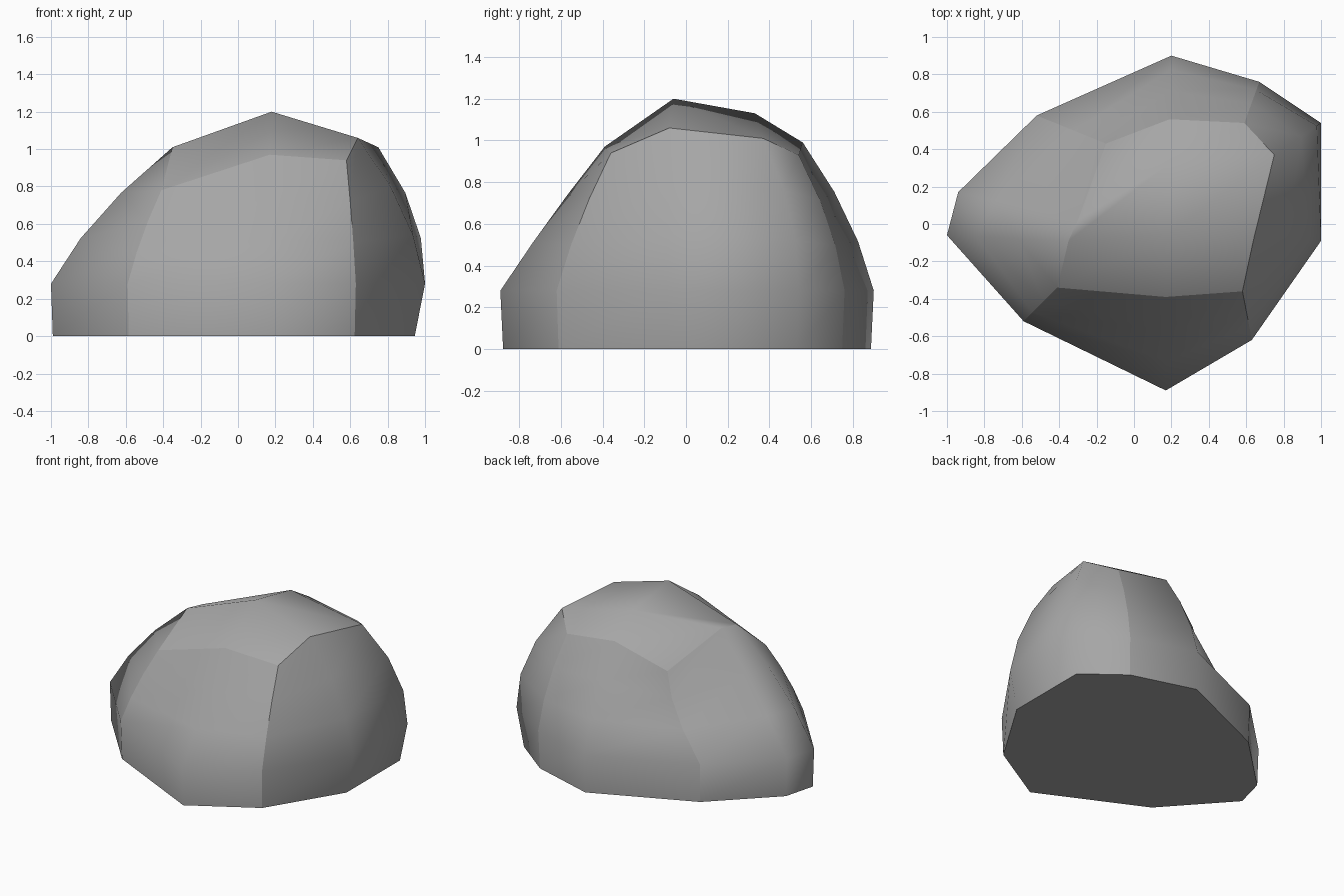
import bpy
import bmesh
from mathutils import Vector

default_cube = bpy.data.objects.get("Cube")
if default_cube:
    bpy.data.objects.remove(default_cube, do_unlink=True)

# One plain stone colour
stone = bpy.data.materials.new("stone grey")
stone.use_nodes = True
grey = (0.38, 0.38, 0.38, 1)
stone.diffuse_color = grey
shader = stone.node_tree.nodes["Principled BSDF"]
shader.inputs["Base Color"].default_value = grey
shader.inputs["Roughness"].default_value = 0.9

# Ribs around the boulder, counterclockwise from the front corner at -x:
# widest point (x, y), rim point (x, y, z), outward bulge (negative is hollow)
ribs = [
    ((-0.59, -0.52), (-0.41, -0.34, 0.78), 0.3),
    ((0.17, -0.89), (0.17, -0.39, 0.97), 0.1),
    ((0.63, -0.62), (0.58, -0.36, 0.94), 0.3),
    ((1.0, -0.09), (0.64, -0.08, 1.06), 0.7),
    ((1.0, 0.54), (0.75, 0.37, 1.01), 1.1),
    ((0.67, 0.76), (0.59, 0.54, 0.93), 0.6),
    ((0.2, 0.9), (0.19, 0.56, 0.99), 0.5),
    ((-0.52, 0.58), (-0.15, 0.43, 0.81), -0.9),
    ((-0.94, 0.17), (-0.3, 0.02, 1.01), 0.1),
    ((-1.0, -0.06), (-0.35, -0.09, 1.01), 0.4),
]
corner_ribs = (0, 2, 5, 7)
belly_height = 0.28
steps = 3

bm = bmesh.new()


def rib_verts(wide, rim, bulge):
    """Vertices of one rib from the ground up to the rim."""
    wide = Vector((*wide, belly_height))
    rim = Vector(rim)
    foot = Vector((min(wide.x * 0.99, 0.945), wide.y * 0.985, 0))
    points = [foot]
    for i in range(steps + 1):
        u = i / steps
        t = u - bulge * u * (1 - u)
        p = wide.lerp(rim, t)
        p.z = wide.z + (rim.z - wide.z) * u
        points.append(p)
    return [bm.verts.new(p) for p in points]


columns = [rib_verts(*rib) for rib in ribs]

# Sides
for i, a in enumerate(columns):
    b = columns[(i + 1) % len(columns)]
    for k in range(steps + 1):
        bm.faces.new((a[k], b[k], b[k + 1], a[k + 1]))

# Flat underside
bm.faces.new([c[0] for c in reversed(columns)])

# Crown: a small grid closed by two inner peaks
rim = [c[-1] for c in columns]
peak = bm.verts.new((0.18, -0.06, 1.2))
back_peak = bm.verts.new((0.2, 0.33, 1.13))
rows = [
    rim[0:3],
    [rim[9], peak, rim[3]],
    [rim[8], back_peak, rim[4]],
    [rim[7], rim[6], rim[5]],
]
for low, high in zip(rows, rows[1:]):
    for j in range(2):
        bm.faces.new((low[j], low[j + 1], high[j + 1], high[j]))

# Smooth patches divided by hard creases
for face in bm.faces:
    face.smooth = True


def crease(a, b):
    edge = bm.edges.get((a, b))
    if edge:
        edge.smooth = False


for i, column in enumerate(columns):
    following = columns[(i + 1) % len(columns)]
    crease(column[0], following[0])
    crease(column[-1], following[-1])
    if i in corner_ribs:
        for low, high in zip(column, column[1:]):
            crease(low, high)

bmesh.ops.recalc_face_normals(bm, faces=bm.faces[:])
mesh = bpy.data.meshes.new("boulder")
bm.to_mesh(mesh)
bm.free()
mesh.materials.append(stone)
boulder = bpy.data.objects.new("boulder", mesh)
bpy.context.collection.objects.link(boulder)
